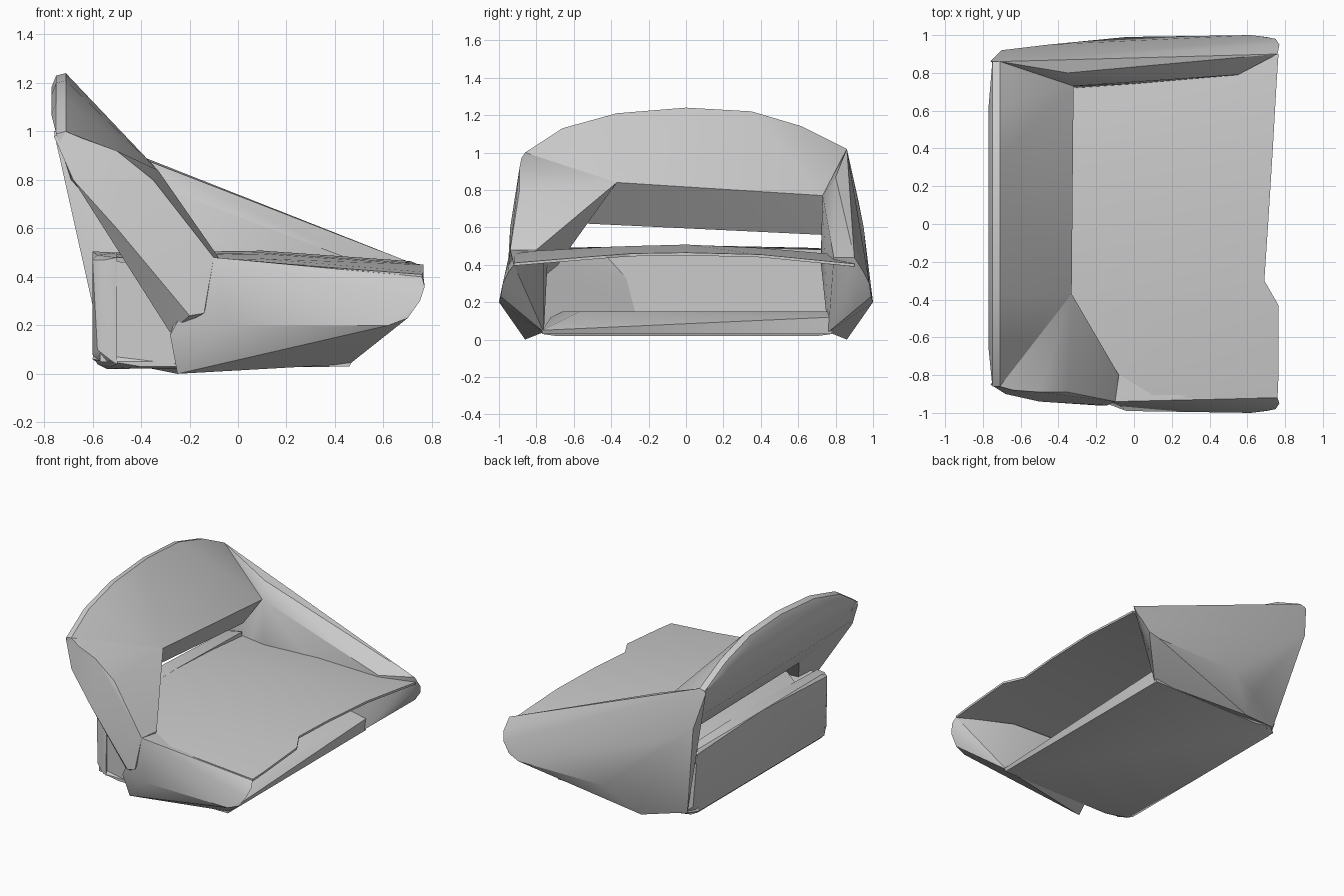
import bpy
import bmesh
from math import radians

default_cube = bpy.data.objects.get("Cube")
if default_cube:
    bpy.data.objects.remove(default_cube, do_unlink=True)

# One plain upholstery colour
grey = bpy.data.materials.new("light_grey_fabric")
grey.use_nodes = True
fabric_colour = (.6, .6, .6, 1)
grey.diffuse_color = fabric_colour
grey.node_tree.nodes["Principled BSDF"].inputs["Base Color"].default_value = fabric_colour


def finish(name, bm, angle=radians(28)):
    """Turn a bmesh into a shaded, coloured object."""
    bmesh.ops.recalc_face_normals(bm, faces=bm.faces)
    mesh = bpy.data.meshes.new(name)
    bm.to_mesh(mesh)
    bm.free()
    mesh.materials.append(grey)
    part = bpy.data.objects.new(name, mesh)
    bpy.context.scene.collection.objects.link(part)
    bpy.ops.object.select_all(action="DESELECT")
    part.select_set(True)
    bpy.context.view_layer.objects.active = part
    bpy.ops.object.shade_smooth_by_angle(angle=angle)


def faceted_block(name, points):
    """Wrap a tight convex skin around a few corner points."""
    bm = bmesh.new()
    for point in points:
        bm.verts.new(point)
    result = bmesh.ops.convex_hull(bm, input=bm.verts)
    loose = [item for item in result["geom_interior"] + result["geom_unused"]
             if isinstance(item, bmesh.types.BMVert) and item.is_valid]
    bmesh.ops.delete(bm, geom=list(set(loose)), context="VERTS")
    bmesh.ops.dissolve_limit(bm, angle_limit=radians(1), verts=bm.verts, edges=bm.edges)
    finish(name, bm)


def lofted_slab(name, sections):
    """Join matching closed sections and cap both ends."""
    bm = bmesh.new()
    rings = [[bm.verts.new(point) for point in section] for section in sections]
    for near, far in zip(rings, rings[1:]):
        for i in range(len(near)):
            j = (i + 1) % len(near)
            bm.faces.new((near[i], near[j], far[j], far[i]))
    bm.faces.new(rings[0])
    bm.faces.new(rings[-1])
    finish(name, bm)


def lower_arm_points(side):
    """Corner points shared by both arms, mirrored across the middle."""
    corners = [
        (-.25, .86, 0), (-.22, .76, .04), (-.28, .9, .16),
        (.46, .76, .04), (-.04, .99, .2), (.62, 1, .2),
        (.7, .99, .23), (.75, .98, .3), (.77, .95, .36), (.76, .92, .4),
    ]
    return [(x, side * y, z) for x, y, z in corners]


# Backrest: curved top edge, sloping front, narrow slanted underside
top_curve = [(-.86, 1), (-.66, 1.13), (-.37, 1.21), (0, 1.24),
             (.35, 1.22), (.62, 1.14), (.86, 1.02)]
backrest_points = [(-.71, y, z) for y, z in top_curve]
backrest_points += [(-.75, y, z - .01) for y, z in top_curve]
backrest_points += [(-.77, y, z - .06) for y, z in top_curve[1:-1]]
backrest_points += [
    (-.33, -.37, .84), (-.32, .73, .77),
    (-.52, -.53, .62), (-.47, .73, .56), (-.69, -.86, .83), (-.69, .88, .8),
]
faceted_block("backrest", backrest_points)

# Wing joining the backrest to the right arm
faceted_block("right_wing", [
    (-.71, -.86, 1), (-.76, -.85, .98), (-.64, -.88, .97), (-.5, -.89, .92),
    (-.68, -.9, .8), (-.33, -.37, .84), (-.35, -.89, .8), (-.5, -.94, .6),
    (-.1, -.94, .48), (-.08, -.8, .48), (-.14, -.96, .25),
    (-.2, -.96, .24), (-.28, -.85, .17), (-.43, -.8, .42), (-.52, -.53, .62),
])

# Low right arm
faceted_block("right_arm", lower_arm_points(-1) + [
    (-.1, -.94, .48), (-.1, -.8, .47), (.6, -.88, .42),
    (-.2, -.74, .42), (.4, -.76, .41),
])

# Tall left arm, sloping from the backrest to the seat edge
faceted_block("left_arm", lower_arm_points(1) + [
    (-.71, .86, 1.02), (-.76, .86, 1), (-.35, .8, .87), (-.32, .73, .77),
    (.55, .79, .44), (.76, .9, .44), (-.7, .92, .75), (-.3, .72, .42),
    (-.6, .81, .36), (-.55, .77, .06), (-.45, .95, .6),
])

# Thin arched seat with a notch along its open edge:
# position, crown height, edge reach, edge height
seat_line = [(-.92, .46, .76, .41), (-.8, .475, .765, .42),
             (-.43, .495, .765, .45), (-.3, .5, .69, .46),
             (0, .508, .71, .465), (.4, .49, .735, .455),
             (.75, .46, .755, .42), (.9, .43, .765, .405)]
seat_sections = []
for y, crown, reach, lip in seat_line:
    rear = -.6 if abs(y) < .78 else -.15
    seat_sections.append([
        (rear, y, crown - .01), (.1, y, crown), (reach, y, lip),
        (reach, y, lip - .015), (.1, y, crown - .045), (rear, y, crown - .05),
    ])
lofted_slab("seat", seat_sections)

# Floor slab, thin at its open edge and rounded at the rear corners
floor_points = []
for y, inner, lip in ((-.77, -.7, .05), (.78, .71, .12)):
    floor_points += [
        (.46, y, .03), (.47, y, lip), (-.4, y, .03), (-.52, y, .05),
        (-.54, inner, .02), (-.6, inner, .06), (-.59, inner, .15),
    ]
floor_points += [(.3, -.57, .15), (.35, .77, .15)]
faceted_block("floor_slab", floor_points)

# Upright wall under the back of the seat, with softened ends
wall_points = []
for side in (-1, 1):
    for x, y, z in ((-.6, .7, .08), (-.58, .7, .04), (-.54, .7, .02),
                    (-.58, .75, .1), (-.53, .77, .06), (-.5, .77, .04),
                    (-.6, .73, .47), (-.55, .77, .47), (-.58, .7, .49), (-.5, .76, .48)):
        wall_points.append((x, side * y, z))
wall_points += [(-.6, 0, .505), (-.5, 0, .5)]
faceted_block("rear_wall", wall_points)

# Inner gusset between the wall and the right arm
faceted_block("right_gusset", [
    (-.57, -.75, .05), (-.22, -.78, .04), (-.5, -.27, .14),
    (-.57, -.75, .47), (-.25, -.78, .44), (-.5, -.42, .44), (-.5, -.32, .33),
])
